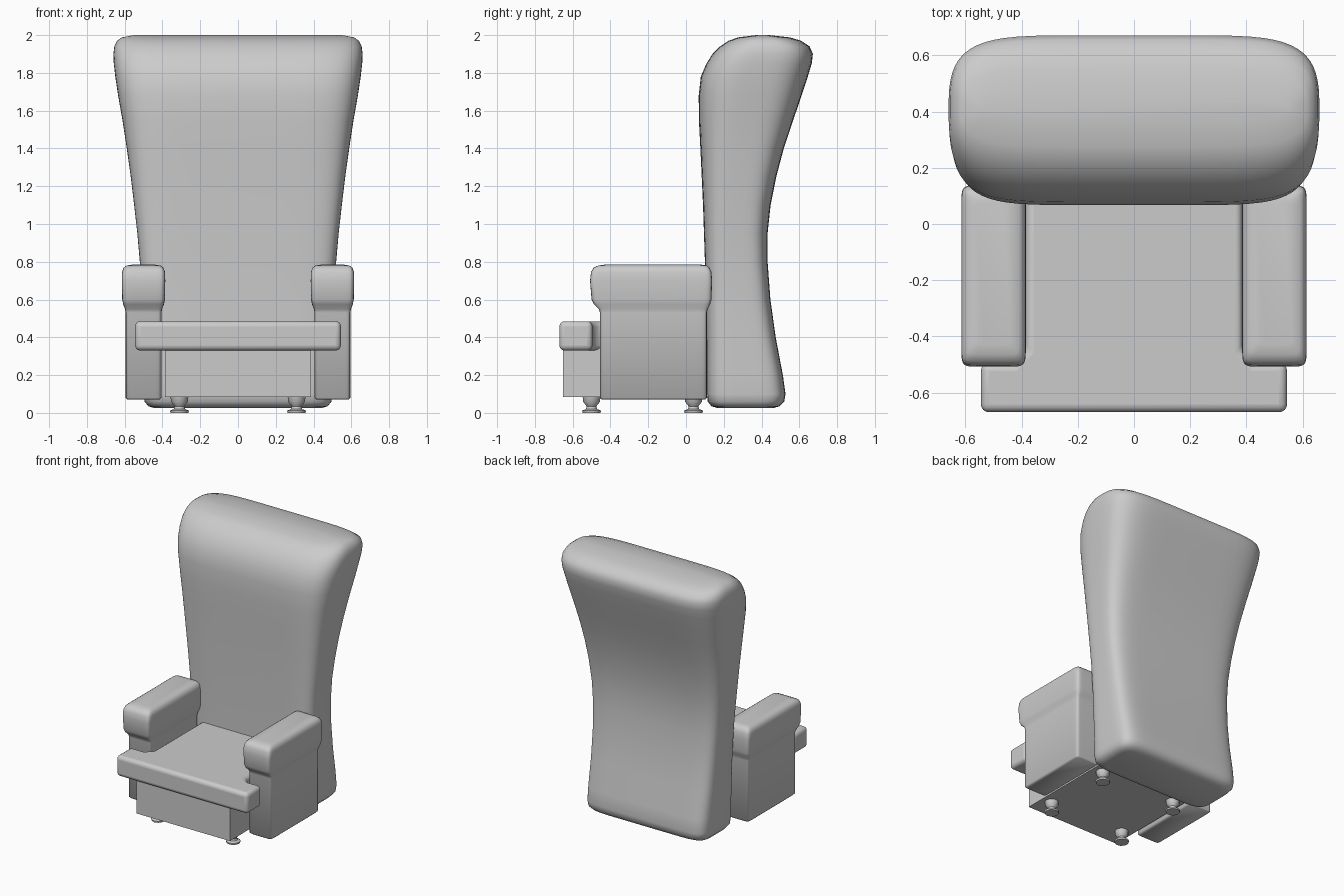
import bpy, bmesh
from math import sin, cos, pi, radians, copysign

if "Cube" in bpy.data.objects:
    bpy.data.objects.remove(bpy.data.objects["Cube"])


def finish(name, bm, angle=40):
    bmesh.ops.recalc_face_normals(bm, faces=bm.faces[:])
    me = bpy.data.meshes.new(name)
    bm.to_mesh(me)
    bm.free()
    ob = bpy.data.objects.new(name, me)
    bpy.context.collection.objects.link(ob)
    bpy.ops.object.select_all(action='DESELECT')
    ob.select_set(True)
    bpy.context.view_layer.objects.active = ob
    bpy.ops.object.shade_smooth_by_angle(angle=radians(angle))
    return ob


def loft(name, slices, n=64):
    """Stack of superellipse slices: z, cx, half width, y front, y back, x power, y power."""
    bm = bmesh.new()
    rings = []
    for z, cx, hw, y0, y1, px, py in slices:
        ring = []
        for i in range(n):
            c, s = cos(2 * pi * (i + .5) / n), sin(2 * pi * (i + .5) / n)
            x = cx + hw * copysign(abs(c) ** (2 / px), c)
            y = (y0 + y1) / 2 + (y1 - y0) / 2 * copysign(abs(s) ** (2 / py), s)
            ring.append(bm.verts.new((x, y, z)))
        rings.append(ring)
    for a, b in zip(rings, rings[1:]):
        for i in range(n):
            j = (i + 1) % n
            bm.faces.new((a[i], a[j], b[j], b[i]))
    bm.faces.new(rings[0][::-1])
    bm.faces.new(rings[-1])
    return finish(name, bm, 60)


# Tall flared backrest: z, half width, front y, back y
back = [
    (.025, .44, .17, .46), (.035, .475, .135, .495), (.06, .495, .115, .52),
    (.10, .50, .11, .527), (.20, .502, .11, .513), (.40, .505, .108, .475),
    (.60, .51, .105, .447), (.80, .52, .10, .432), (.95, .533, .095, .432),
    (1.1, .55, .09, .448), (1.25, .568, .083, .478), (1.4, .589, .076, .518),
    (1.55, .612, .068, .568), (1.68, .635, .067, .612), (1.78, .65, .078, .645),
    (1.85, .658, .108, .666), (1.9, .66, .14, .672), (1.94, .655, .18, .655),
    (1.97, .64, .225, .61), (1.988, .615, .275, .55), (2.0, .55, .37, .44)]
loft("backrest", [(z, 0, w, a, b, 9 - 1.5 * z, 5 - z) for z, w, a, b in back])

# Arms with padded tops: z, half width, front y, back y
arm = [
    (.07, .085, -.445, .10), (.08, .095, -.455, .11), (.53, .095, -.455, .11),
    (.55, .098, -.462, .115), (.575, .108, -.488, .128), (.60, .113, -.50, .135),
    (.70, .115, -.508, .138), (.745, .114, -.503, .135), (.768, .106, -.49, .125),
    (.78, .09, -.465, .11), (.785, .06, -.43, .08)]
for side, label in ((-1, "left"), (1, "right")):
    loft("arm_" + label, [(z, side * .5, w, a, b, 9 if z > .55 else 14, 22)
                          for z, w, a, b in arm])

# T-shaped seat cushion
half = [(.545, -.67), (.545, -.495), (.43, -.495), (.385, -.45), (.385, .15)]
bm = bmesh.new()
outline = half + [(-x, y) for x, y in reversed(half)]
face = bm.faces.new([bm.verts.new((x, y, .33)) for x, y in outline])
ext = bmesh.ops.extrude_face_region(bm, geom=[face])
bmesh.ops.translate(bm, vec=(0, 0, .155),
                    verts=[v for v in ext["geom"] if isinstance(v, bmesh.types.BMVert)])
cushion = finish("seat_cushion", bm)
bev = cushion.modifiers.new("soft_edges", 'BEVEL')
bev.width, bev.segments, bev.limit_method = .028, 4, 'ANGLE'

# Base box under the cushion
bm = bmesh.new()
bmesh.ops.create_cube(bm, size=1)
for v in bm.verts:
    v.co = (v.co.x * .775, -.265 + v.co.y * .77, .2175 + v.co.z * .265)
finish("seat_base", bm)

# Turned feet
profile = [(.048, 0), (.05, .012), (.03, .02), (.026, .035), (.045, .06), (.048, .1)]
for x in (-.31, .31):
    for y in (-.5, .04):
        bm = bmesh.new()
        n = 12
        rings = [[bm.verts.new((x + r * cos(2 * pi * i / n), y + r * sin(2 * pi * i / n), z))
                  for i in range(n)] for r, z in profile]
        for a, b in zip(rings, rings[1:]):
            for i in range(n):
                j = (i + 1) % n
                bm.faces.new((a[i], a[j], b[j], b[i]))
        bm.faces.new(rings[0][::-1])
        bm.faces.new(rings[-1])
        finish(("front" if y < 0 else "rear") + ("_left" if x < 0 else "_right") + "_foot", bm)
